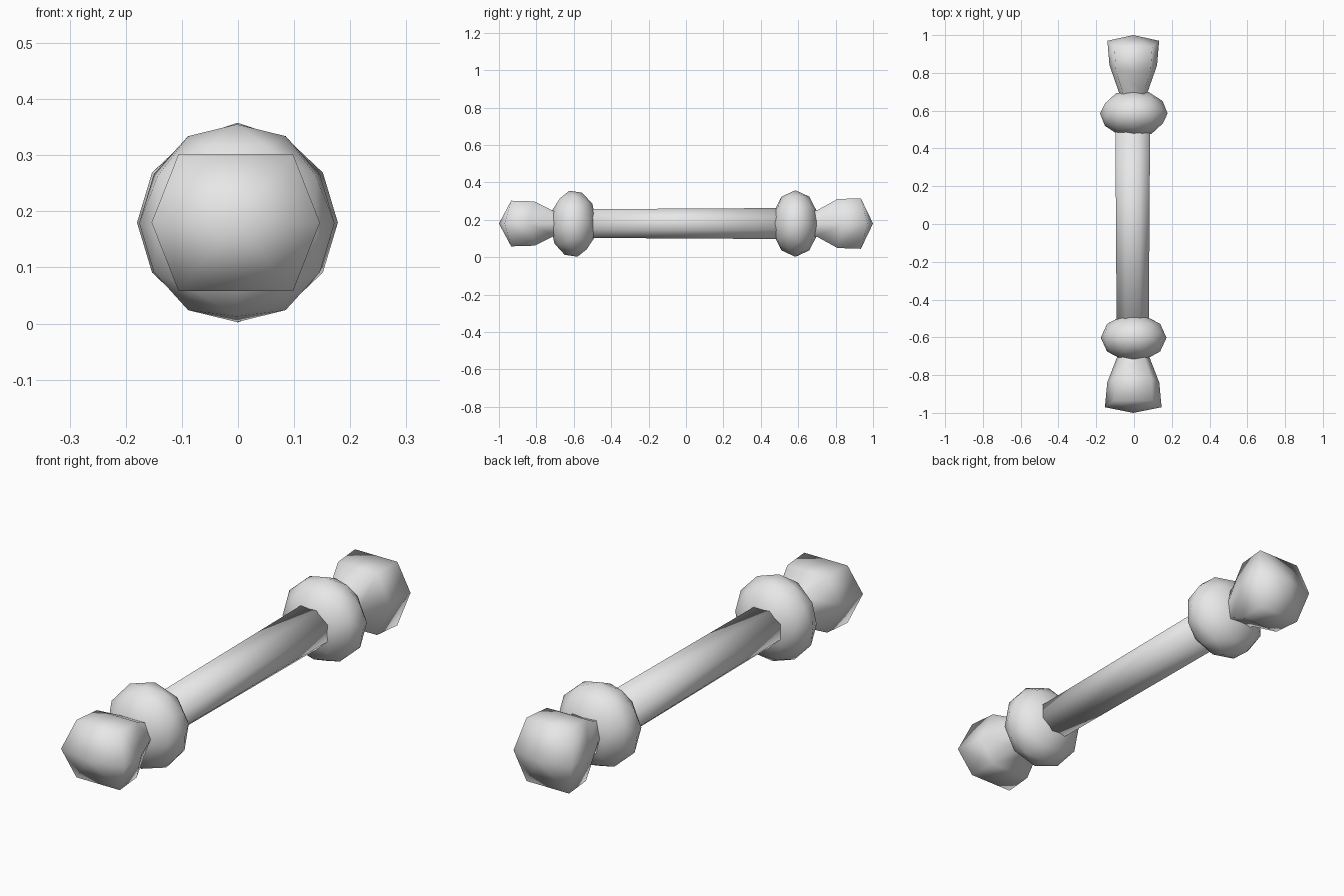
import bpy, bmesh, math
from mathutils import Matrix, Vector

if "Cube" in bpy.data.objects:
    bpy.data.objects.remove(bpy.data.objects["Cube"])

grey = bpy.data.materials.new("plain_grey")
grey.diffuse_color = (0.8, 0.8, 0.8, 1)
grey.use_nodes = True
grey.node_tree.nodes["Principled BSDF"].inputs["Base Color"].default_value = grey.diffuse_color
MID = 0.18  # height of the long axis


def finish(name, bm):
    bmesh.ops.recalc_face_normals(bm, faces=bm.faces)
    for f in bm.faces:
        f.smooth = True
    mesh = bpy.data.meshes.new(name)
    bm.to_mesh(mesh)
    bm.free()
    mesh.materials.append(grey)
    obj = bpy.data.objects.new(name, mesh)
    bpy.context.collection.objects.link(obj)
    return obj


def skin(bm, rings):
    # Bridge consecutive rings of vertices with quads
    for a, b in zip(rings, rings[1:]):
        n = len(a)
        for i in range(n):
            bm.faces.new((a[i], a[(i + 1) % n], b[(i + 1) % n], b[i]))


def shaft():
    # Eight-sided bar, slightly wider than tall
    bm = bmesh.new()
    rings = []
    for y, rx, rz in ((-0.56, 0.092, 0.083), (0.56, 0.1, 0.09)):
        ring = []
        for i in range(8):
            a = math.radians(22.5 + 45 * i)
            ring.append(bm.verts.new((-0.007 + rx * math.cos(a), y, MID + rz * math.sin(a))))
        rings.append(ring)
    skin(bm, rings)
    for ring in rings:
        bm.faces.new(ring)
    finish("shaft", bm)


def knob(name, centre, radii, turn):
    # Coarse ball flattened along the shaft
    bm = bmesh.new()
    bmesh.ops.create_icosphere(bm, subdivisions=2, radius=1, matrix=turn)
    for v in bm.verts:
        v.co = Vector(centre) + Vector(r * c for r, c in zip(radii, v.co))
    finish(name, bm)


def end_cap(name, side, half_x, corner_x, half_z):
    # Six-sided flared cap: narrow neck, wide rim, shallow point
    bm = bmesh.new()
    rings = []
    # (side-corner y, upper/lower-corner y, width factor, height factor)
    for ys, yc, fx, fz in ((0.62, 0.62, 0.5, 0.48), (0.70, 0.70, 0.56, 0.52),
                           (0.84, 0.81, 0.92, 0.97), (0.97, 0.935, 1, 1)):
        ring = []
        for x, z in ((half_x, 0), (corner_x, half_z), (-corner_x, half_z),
                     (-half_x, 0), (-corner_x, -half_z), (corner_x, -half_z)):
            y = ys if z == 0 else yc
            ring.append(bm.verts.new((-0.004 + x * fx, side * y, MID + z * fz)))
        rings.append(ring)
    skin(bm, rings)
    bm.faces.new(rings[0])
    tip = bm.verts.new((-0.004, side, MID))
    rim = rings[-1]
    for i in range(6):
        bm.faces.new((rim[i], rim[(i + 1) % 6], tip))
    finish(name, bm)


shaft()
knob("front_knob", (-0.002, -0.602, 0.179), (0.174, 0.126, 0.179),
     Matrix.Rotation(math.radians(10), 4, 'X') @ Matrix.Rotation(math.radians(18), 4, 'Z'))
knob("back_knob", (-0.001, 0.585, 0.18), (0.179, 0.126, 0.178),
     Matrix.Rotation(math.radians(90), 4, 'Y') @ Matrix.Rotation(math.radians(18), 4, 'Z'))
end_cap("front_cap", -1, 0.15, 0.102, 0.122)
end_cap("back_cap", 1, 0.137, 0.1, 0.135)
